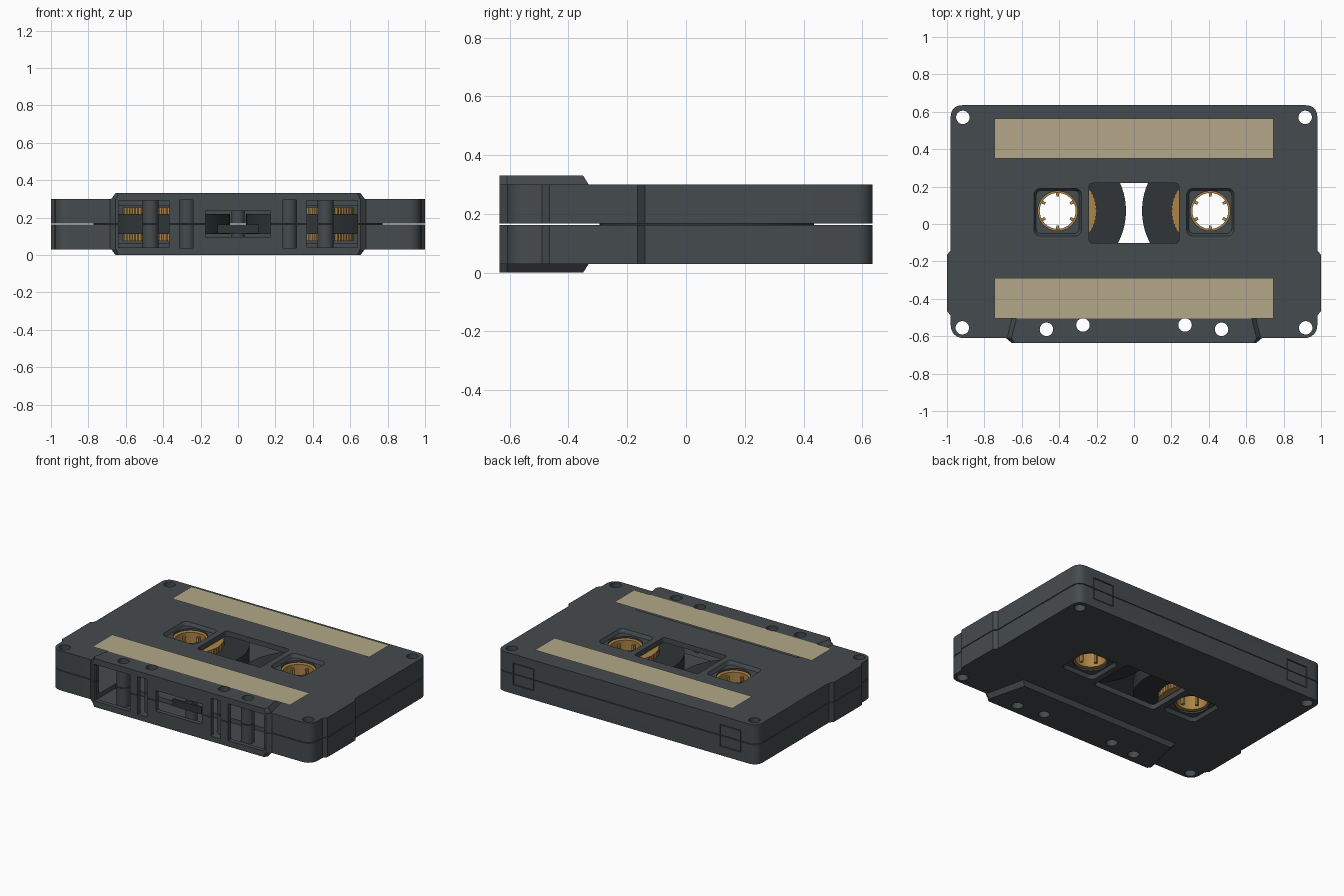
import bpy, bmesh, math
from mathutils import Vector

if "Cube" in bpy.data.objects:
    bpy.data.objects.remove(bpy.data.objects["Cube"])

MID = 0.165   # height of the seam between the two shell halves
GAP = 0.0025  # half of the seam gap


def material(name, rgb):
    m = bpy.data.materials.new(name)
    m.diffuse_color = (*rgb, 1)
    m.use_nodes = True
    m.node_tree.nodes["Principled BSDF"].inputs["Base Color"].default_value = m.diffuse_color
    return m


SHELL = material("charcoal_plastic", (0.06, 0.07, 0.075))
TAPE = material("dark_tape", (0.03, 0.035, 0.038))
GOLD = material("amber_plastic", (0.42, 0.23, 0.065))
PAPER = material("tan_paper", (0.45, 0.39, 0.25))


def add(name, bm, mat=SHELL):
    bmesh.ops.recalc_face_normals(bm, faces=bm.faces[:])
    me = bpy.data.meshes.new(name)
    bm.to_mesh(me)
    bm.free()
    me.materials.append(mat)
    ob = bpy.data.objects.new(name, me)
    bpy.context.collection.objects.link(ob)
    return ob


def prism(bm, pts, z0, z1, top=None):
    """Extrude an outline from z0 to z1, optionally lofting to another outline."""
    lo = [bm.verts.new((p[0], p[1], z0)) for p in pts]
    hi = [bm.verts.new((p[0], p[1], z1)) for p in (top or pts)]
    bm.faces.new(lo[::-1])
    bm.faces.new(hi)
    n = len(lo)
    for i in range(n):
        j = (i + 1) % n
        bm.faces.new((lo[i], lo[j], hi[j], hi[i]))


def fillet(pts, steps=6):
    """Round the corners of an outline given as (x, y, radius)."""
    out = []
    for i, (x, y, r) in enumerate(pts):
        p = Vector((x, y))
        if not r:
            out.append(p)
            continue
        a = p + (Vector(pts[i - 1][:2]) - p).normalized() * r
        b = p + (Vector(pts[(i + 1) % len(pts)][:2]) - p).normalized() * r
        for k in range(steps + 1):
            t = k / steps
            w = 0.83 * 2 * t * (1 - t)
            d = (1 - t) ** 2 + w + t * t
            out.append((a * (1 - t) ** 2 + p * w + b * t * t) / d)
    return out


def rect(x0, x1, y0, y1, r=0):
    return fillet([(x0, y0, r), (x1, y0, r), (x1, y1, r), (x0, y1, r)])


def circle(x, y, r, n=40, r2=None):
    return [(x + (r2 if r2 and i % 2 else r) * math.cos(math.tau * i / n),
             y + (r2 if r2 and i % 2 else r) * math.sin(math.tau * i / n)) for i in range(n)]


def mirrored(half):
    return half + [(-p[0], *p[1:]) for p in half[::-1]]


def combine(ob, op, parts):
    """Boolean a list of prisms (pts, z0, z1[, top]) into the object."""
    bm = bmesh.new()
    for p in parts:
        prism(bm, *p)
    other = add("cutter", bm)
    other.hide_render = True
    mod = ob.modifiers.new("bool", 'BOOLEAN')
    mod.operation, mod.object, mod.solver = op, other, 'EXACT'
    bpy.context.view_layer.update()
    me = bpy.data.meshes.new_from_object(ob.evaluated_get(bpy.context.evaluated_depsgraph_get()))
    ob.modifiers.clear()
    ob.data = me
    bpy.data.objects.remove(other)


def smooth(ob):
    bpy.ops.object.select_all(action='DESELECT')
    bpy.context.view_layer.objects.active = ob
    ob.select_set(True)
    bpy.ops.object.shade_smooth_by_angle(angle=math.radians(25))


# Upper shell half, modelled relative to the seam
outline = fillet(mirrored([(0.655, -0.635, 0), (0.685, -0.61, 0), (0.98, -0.61, 0.07),
                           (0.98, -0.49, 0), (1, -0.465, 0), (1, -0.165, 0),
                           (0.98, -0.14, 0), (0.98, 0.635, 0.06)]))
bm = bmesh.new()
prism(bm, outline, GAP, 0.135)
upper = add("upper_shell", bm)

# Raised head section along the front
combine(upper, 'UNION', [(mirrored([(0.655, -0.635), (0.685, -0.61), (0.62, -0.325)]), 0.125, 0.165,
                          mirrored([(0.64, -0.635), (0.655, -0.61), (0.59, -0.35)]))])

# Hollow interior
combine(upper, 'DIFFERENCE', [(rect(-0.945, 0.945, -0.575, 0.6, 0.04), -0.1, 0.1)])
combine(upper, 'DIFFERENCE', [(rect(-0.645, 0.645, -0.605, -0.4), -0.1, 0.13)])

# Front openings and back tab recesses
cuts = [(rect(-0.175, 0.175, -0.7, -0.56), -0.1, 0.07)]
for s in (-1, 1):
    for a, b, h in ((0.37, 0.64, 0.125), (0.24, 0.312, 0.129)):
        cuts.append((rect(min(s * a, s * b), max(s * a, s * b), -0.7, -0.56), -0.1, h))
    cuts.append((rect(s * 0.78 - 0.08, s * 0.78 + 0.08, 0.615, 0.7), -0.1, 0.075))
combine(upper, 'DIFFERENCE', cuts)

# Screw and guide posts, with flush tabs in the back recesses
corner = [(s * x, y) for s in (-1, 1) for x, y in ((0.915, 0.57), (0.918, -0.555))]
guide = [(s * x, y) for s in (-1, 1) for x, y in ((0.468, -0.563), (0.273, -0.54))]
posts = [(circle(x, y, 0.05), GAP, 0.12) for x, y in corner]
posts += [(circle(x, y, 0.043), GAP, 0.15) for x, y in guide]
posts.append((circle(0, -0.5, 0.036), GAP, 0.15))
posts += [(rect(s * 0.78 - 0.075, s * 0.78 + 0.075, 0.59, 0.633), GAP, 0.07) for s in (-1, 1)]
# keep corner posts inside the outer wall
combine(upper, 'UNION', posts)

# Through holes, window and hub openings with shallow pockets
holes = [(circle(x, y, 0.036), -0.1, 0.3) for x, y in corner + guide]
holes.append((rect(-0.24, 0.24, -0.102, 0.218, 0.02), -0.1, 0.3))
combine(upper, 'DIFFERENCE', holes)
combine(upper, 'DIFFERENCE', [(rect(s * 0.408 - 0.115, s * 0.408 + 0.115, -0.052, 0.18, 0.03), 0.112, 0.14,
                               rect(s * 0.408 - 0.13, s * 0.408 + 0.13, -0.067, 0.193, 0.04))
                              for s in (-1, 1)])
combine(upper, 'DIFFERENCE', [(circle(s * 0.408, 0.07, 0.106, 64), -0.1, 0.3) for s in (-1, 1)])
upper.location.z = MID
smooth(upper)

# Lower shell half is the upper one flipped about the seam
lower = upper.copy()
lower.data = upper.data.copy()
lower.name = "lower_shell"
bpy.context.collection.objects.link(lower)
bm = bmesh.new()
bm.from_mesh(lower.data)
bmesh.ops.scale(bm, vec=(1, 1, -1), verts=bm.verts[:])
bmesh.ops.reverse_faces(bm, faces=bm.faces[:])
bm.to_mesh(lower.data)
bm.free()


def ring(name, x, y, r_in, r_out, z0, z1, mat, n=96, r_alt=None):
    bm = bmesh.new()
    rows = [[bm.verts.new((*p, z)) for p in c]
            for c, z in ((circle(x, y, r_in, n), z0), (circle(x, y, r_out, n, r_alt), z0),
                         (circle(x, y, r_out, n, r_alt), z1), (circle(x, y, r_in, n), z1))]
    for k in range(4):
        a, b = rows[k], rows[(k + 1) % 4]
        for i in range(n):
            j = (i + 1) % n
            bm.faces.new((a[i], a[j], b[j], b[i]))
    ob = add(name, bm, mat)
    smooth(ob)


# Reels: toothed hub, six drive teeth and the wound tape
for s, side in ((-1, "left"), (1, "right")):
    cx, cy = s * 0.408, 0.07
    ring(side + "_hub", cx, cy, 0.096, 0.21, 0.075, 0.255, GOLD, 120, 0.205)
    ring(side + "_tape_roll", cx, cy, 0.2, 0.365, 0.113, 0.219, TAPE)
    bm = bmesh.new()
    for k in range(6):
        a = math.radians(30 + 60 * k)
        u, v = Vector((math.cos(a), math.sin(a))), Vector((-math.sin(a), math.cos(a)))
        c = Vector((cx, cy))
        prism(bm, [c + u * r + v * w for r, w in ((0.1, -0.009), (0.1, 0.009), (0.077, 0.007), (0.077, -0.007))],
              0.095, 0.235)
    add(side + "_hub_teeth", bm, GOLD)

# Pressure pad behind the centre opening
bm = bmesh.new()
prism(bm, rect(-0.11, 0.11, -0.55, -0.535), 0.115, MID - GAP)
add("pressure_pad", bm, TAPE)

# Paper labels lying just above the top
for name, y0, y1 in (("upper_label", 0.35, 0.565), ("lower_label", -0.505, -0.29)):
    bm = bmesh.new()
    bm.faces.new([bm.verts.new((*p, 0.332)) for p in rect(-0.745, 0.745, y0, y1)])
    add(name, bm, PAPER)
